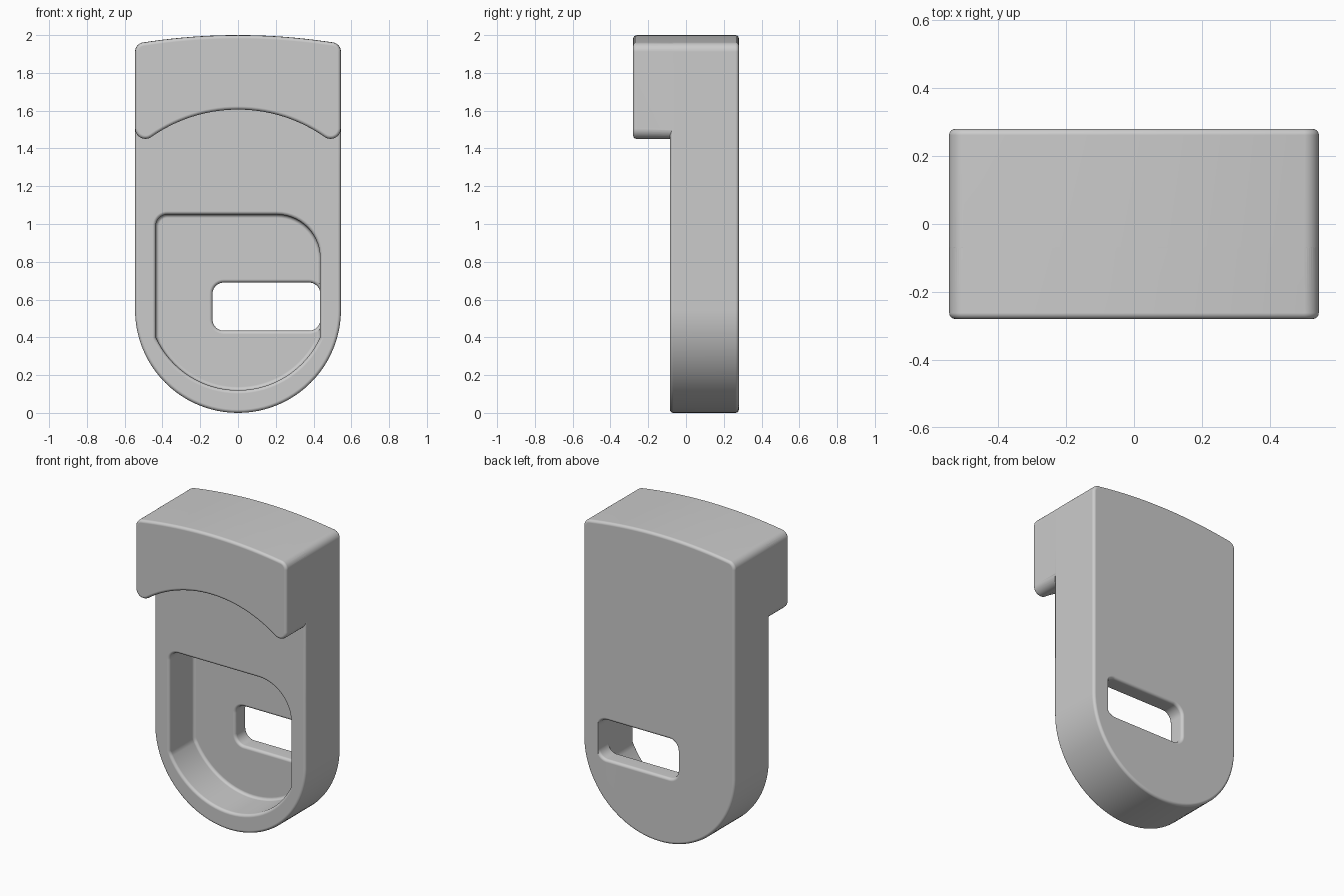
import bpy, bmesh
from math import sin, cos, pi, radians
from mathutils import Vector

cube = bpy.data.objects.get("Cube")
if cube:
    bpy.data.objects.remove(cube, do_unlink=True)

grey = bpy.data.materials.new("plain grey")
grey.use_nodes = True
colour = (0.6, 0.6, 0.6, 1)
grey.diffuse_color = colour
grey.node_tree.nodes["Principled BSDF"].inputs["Base Color"].default_value = colour

HALF, FRONT, STEP, BACK, FLOOR = 0.545, -0.28, -0.085, 0.28, 0.165
EDGE = 0.018


def arc(cx, cz, r, start, end, n=10):
    """Points of an arc, in degrees."""
    angles = [radians(start + (end - start) * i / n) for i in range(n + 1)]
    return [Vector((cx + r * cos(a), cz + r * sin(a))) for a in angles]


def offset(points, d):
    """Move a counter-clockwise outline outwards by d."""
    result = []
    for i, p in enumerate(points):
        a = (p - points[i - 1]).normalized()
        b = (points[(i + 1) % len(points)] - p).normalized()
        n = Vector((a.y + b.y, -a.x - b.x))
        result.append(p + n * (2 * d / n.length_squared))
    return result


def rounding(y, direction, grow, size=EDGE, n=4):
    """Rings of a quarter-round edge that ends at depth y, outermost ring last."""
    return [(y - direction * size * (1 - sin(t)), grow * size * (1 - cos(t)))
            for t in [pi / 2 * i / n for i in range(n + 1)]]


def loft(name, outline, rings, limit=9):
    """Solid through offset copies of an outline, each at its own depth."""
    points = []
    for p in outline:
        if not points or (p - points[-1]).length > 0.001:
            points.append(p)
    if (points[0] - points[-1]).length < 0.001:
        points.pop()
    bm = bmesh.new()
    loops = [[bm.verts.new((min(p.x, limit), y, p.y)) for p in offset(points, d)]
             for y, d in rings]
    for low, high in zip(loops, loops[1:]):
        for i in range(len(low)):
            bm.faces.new((low[i - 1], low[i], high[i], high[i - 1]))
    bm.faces.new(loops[0])
    bm.faces.new(loops[-1])
    bmesh.ops.recalc_face_normals(bm, faces=bm.faces)
    mesh = bpy.data.meshes.new(name)
    bm.to_mesh(mesh)
    bm.free()
    mesh.materials.append(grey)
    obj = bpy.data.objects.new(name, mesh)
    bpy.context.collection.objects.link(obj)
    return obj


def combine(target, other, operation):
    mod = target.modifiers.new(operation.lower(), "BOOLEAN")
    mod.operation, mod.solver, mod.object = operation, "EXACT", other
    bpy.context.view_layer.objects.active = target
    bpy.ops.object.modifier_apply(modifier=mod.name)
    bpy.data.objects.remove(other, do_unlink=True)


# Shared crowned top with rounded corners
lean = 81.16
crown = (arc(0.495, 1.912, 0.05, 0, lean) + arc(0, -1.27, 3.27, lean, 180 - lean, 20)
         + arc(-0.495, 1.912, 0.05, 180 - lean, 180))

# Body plate with a half-round lower end
plate = loft("body", arc(0, HALF, HALF, 180, 360, 48) + crown,
             rounding(STEP, -1, -1)[::-1] + rounding(BACK, 1, -1))

# Overhanging head with an arched underside and rounded lips
head_outline = (arc(0.49, 1.505, 0.055, -125, 0) + crown
                + arc(-0.49, 1.505, 0.055, 180, 305) + arc(0, 0.808, 0.797, 125, 55, 28))
head_rings = [(y, d - 0.0007) for y, d in rounding(FRONT, -1, -1)[::-1]]
combine(plate, loft("head", head_outline, head_rings + [(0.1, -0.0007)]), "UNION")

# Recessed pocket with soft rim and floor
pocket = (arc(0, 0.598, 0.478, 204.5, 335.5, 32) + arc(0.205, 0.82, 0.23, 0, 90, 14)
          + arc(-0.375, 0.99, 0.06, 90, 180))
rim = rounding(STEP, -1, 1)[::-1]
combine(plate, loft("pocket_cutter", pocket,
                    [(-0.2, EDGE)] + rim + rounding(FLOOR, 1, -1)), "DIFFERENCE")

# Slot through the pocket floor, flush with the pocket's side wall
left, right, low, high, r = -0.135, 0.436, 0.435, 0.69, 0.06
slot = (arc(right - r, low + r, r, 270, 360) + arc(right - r, high - r, r, 0, 90)
        + arc(left + r, high - r, r, 90, 180) + arc(left + r, low + r, r, 180, 270))
slot_rings = [(0.12, EDGE)] + rounding(FLOOR, -1, 1)[::-1] + rounding(BACK, 1, 1)
combine(plate, loft("slot_cutter", slot, slot_rings + [(0.4, EDGE)], right), "DIFFERENCE")

# Smooth rounded edges, flat main faces
bpy.ops.object.select_all(action="DESELECT")
plate.select_set(True)
bpy.context.view_layer.objects.active = plate
bpy.ops.object.shade_smooth_by_angle(angle=radians(32))
weighted = plate.modifiers.new("flat faces", "WEIGHTED_NORMAL")
weighted.keep_sharp = True
